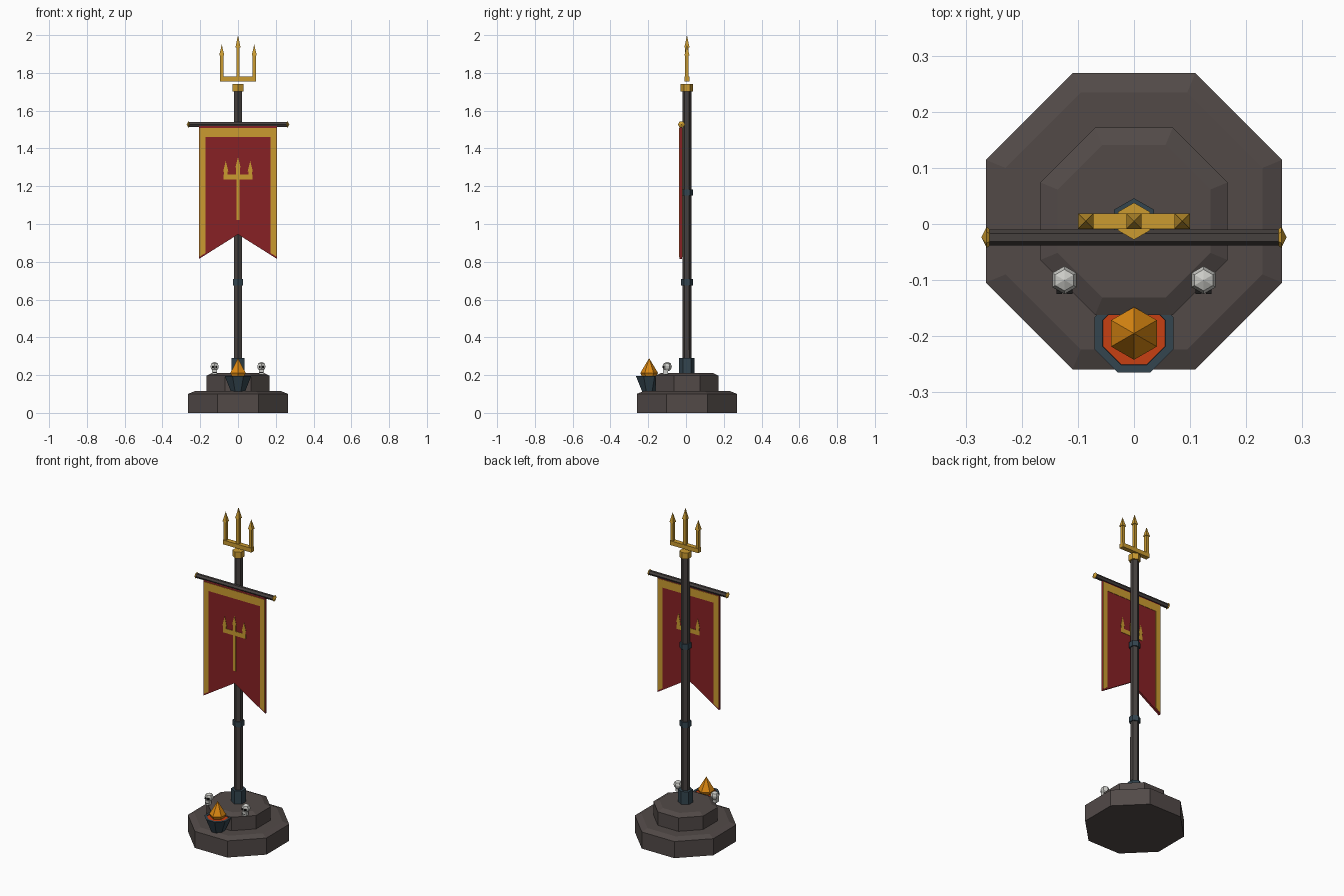
import bpy, bmesh, math
from mathutils import Matrix, Vector

if "Cube" in bpy.data.objects:
    bpy.data.objects.remove(bpy.data.objects["Cube"])

CY = 0.005          # depth of the pole axis
ROD_Y = -0.024      # depth of the crossbar


def mat(name, r, g, b):
    m = bpy.data.materials.new(name)
    m.diffuse_color = (r, g, b, 1)
    m.use_nodes = True
    m.node_tree.nodes["Principled BSDF"].inputs["Base Color"].default_value = m.diffuse_color
    return m


STONE = mat("stone", 0.084, 0.068, 0.064)
WOOD = mat("dark wood", 0.061, 0.052, 0.049)
IRON = mat("blue iron", 0.033, 0.059, 0.078)
GOLD = mat("gold", 0.60, 0.33, 0.03)
RED = mat("red cloth", 0.243, 0.015, 0.018)
FLAME = mat("flame orange", 0.72, 0.25, 0.006)
EMBER = mat("ember", 0.57, 0.05, 0.006)
BONE = mat("bone", 0.60, 0.60, 0.57)
DARK = mat("eye black", 0.01, 0.01, 0.01)


def finish(name, bm, material):
    bmesh.ops.remove_doubles(bm, verts=bm.verts, dist=1e-5)
    bmesh.ops.recalc_face_normals(bm, faces=bm.faces)
    me = bpy.data.meshes.new(name)
    bm.to_mesh(me)
    bm.free()
    me.materials.append(material)
    ob = bpy.data.objects.new(name, me)
    bpy.context.collection.objects.link(ob)
    return ob


def lathe(name, n, rings, center, material, turn=0.0, flat=False, matrix=None):
    """Stack of n-sided rings (radius, height); flat=True reads radii as apothems."""
    bm = bmesh.new()
    k = 1 / math.cos(math.pi / n) if flat else 1
    loops = []
    for r, z in rings:
        r = max(r, 1e-7)
        loops.append([bm.verts.new((r * k * math.cos(turn + math.tau * i / n),
                                    r * k * math.sin(turn + math.tau * i / n), z))
                      for i in range(n)])
    for a, b in zip(loops, loops[1:]):
        for i in range(n):
            j = (i + 1) % n
            bm.faces.new((a[i], a[j], b[j], b[i]))
    bm.faces.new(loops[0][::-1])
    bm.faces.new(loops[-1])
    m = Matrix.Translation(center) @ (matrix or Matrix())
    bmesh.ops.transform(bm, matrix=m, verts=bm.verts)
    return finish(name, bm, material)


def box(name, x0, x1, y0, y1, z0, z1, material):
    return plate(name, [(x0, z0), (x1, z0), (x1, z1), (x0, z1)], y0, y1, material)


def plate(name, pts, y0, y1, material):
    """Outline in x and z, extruded from y0 to y1."""
    bm = bmesh.new()
    f = bm.faces.new([bm.verts.new((x, y0, z)) for x, z in pts])
    g = bmesh.ops.extrude_face_region(bm, geom=[f])
    vs = [v for v in g["geom"] if isinstance(v, bmesh.types.BMVert)]
    bmesh.ops.translate(bm, vec=(0, y1 - y0, 0), verts=vs)
    return finish(name, bm, material)


OCT, HEX, SQ = math.pi / 8, math.pi / 6, math.pi / 4

# Stepped octagonal base
lathe("lower_base", 8, [(0.264, 0), (0.264, 0.101), (0.229, 0.115)],
      (0, CY, 0), STONE, OCT, True)
lathe("upper_base", 8, [(0.167, 0.11), (0.167, 0.197), (0.136, 0.212)],
      (0, CY, 0), STONE, OCT, True)

# Pole with socket, bands and cap
lathe("pole", 6, [(0.0245, 0.2), (0.0235, 1.72)], (0, CY, 0), WOOD, HEX)
lathe("pole_socket", 6, [(0.041, 0.205), (0.041, 0.29)], (0, CY, 0), IRON, HEX)
for i, z in enumerate((0.675, 1.15)):
    lathe(f"pole_band_{i}", 6, [(0.032, z), (0.032, z + 0.033)], (0, CY, 0), IRON, HEX)
lathe("pole_cap", 6, [(0.033, 1.702), (0.033, 1.74)], (0, CY, 0), GOLD, HEX)

# Three-pronged finial
box("finial_bar", -0.096, 0.096, CY - 0.014, CY + 0.014, 1.755, 1.781, GOLD)
for x, z, tip in ((-0.086, 1.892, 1.95), (0, 1.935, 2.0), (0.086, 1.892, 1.95)):
    lathe("finial_prong", 4, [(0.009, 1.77), (0.009, z)], (x, CY, 0), GOLD, SQ, True)
    lathe("finial_point", 4, [(0.0135, z), (0, tip)], (x, CY, 0), GOLD, SQ, True)

# Crossbar with pointed ends
side = Matrix.Rotation(math.pi / 2, 4, 'Y')
lathe("crossbar", 6, [(0.0145, -0.262), (0.0145, 0.262)], (0, ROD_Y, 1.527), WOOD, HEX, False, side)
for s in (-1, 1):
    lathe("crossbar_end", 6, [(0.011, -0.009), (0.019, 0), (0, 0.0095)],
          (s * 0.2625, ROD_Y, 1.527), GOLD, HEX, False,
          Matrix.Rotation(s * math.pi / 2, 4, 'Y'))

# Swallow-tailed banner
B0, B1 = -0.034, -0.021
plate("banner", [(-0.207, 1.518), (-0.207, 0.815), (0, 0.945), (0.207, 0.815), (0.207, 1.518)],
      B0, B1, RED)

# Gold trim and emblem on both faces of the cloth
for label, y0, y1 in (("front", B0 - 0.002, B0 + 0.001), ("back", B1 - 0.001, B1 + 0.002)):
    box("trim_top_" + label, -0.205, 0.205, y0, y1, 1.46, 1.508, GOLD)
    for s in (-1, 1):
        plate("trim_side_" + label,
              [(s * 0.205, 1.46), (s * 0.205, 0.826), (s * 0.173, 0.846), (s * 0.173, 1.46)],
              y0, y1, GOLD)
    box("emblem_shaft_" + label, -0.009, 0.009, y0, y1, 1.02, 1.235, GOLD)
    box("emblem_bar_" + label, -0.076, 0.076, y0, y1, 1.235, 1.262, GOLD)
    for x, z, tip in ((-0.065, 1.277, 1.333), (0, 1.298, 1.355), (0.065, 1.277, 1.333)):
        plate("emblem_prong_" + label,
              [(x - 0.01, 1.262), (x + 0.01, 1.262), (x + 0.01, z), (x + 0.014, z),
               (x, tip), (x - 0.014, z), (x - 0.01, z)], y0, y1, GOLD)

# Fire bowl
FY = -0.195
lathe("fire_bowl", 8, [(0.037, 0.112), (0.07, 0.195), (0.056, 0.195), (0.054, 0.182)],
      (0, FY, 0), IRON, OCT, True)
lathe("embers", 8, [(0.05, 0.18), (0.056, 0.192)], (0, FY, 0), EMBER, OCT, True)
lathe("flame", 6, [(0.034, 0.185), (0.047, 0.211), (0, 0.29)], (0, FY, 0), FLAME, HEX)

# Pair of skulls
for s in (-1, 1):
    x, y = s * 0.124, -0.1
    lathe("skull", 6, [(0.013, 0.223), (0.0225, 0.235), (0.025, 0.247), (0.019, 0.262), (0, 0.271)],
          (x, y, 0), BONE, HEX)
    box("skull_jaw", x - 0.013, x + 0.013, y - 0.021, y + 0.006, 0.203, 0.231, BONE)
    for e in (-1, 1):
        box("skull_eye", x + e * 0.009 - 0.005, x + e * 0.009 + 0.005,
            y - 0.0245, y - 0.016, 0.238, 0.248, DARK)
    box("skull_mouth", x - 0.009, x + 0.009, y - 0.022, y - 0.018, 0.212, 0.216, DARK)
